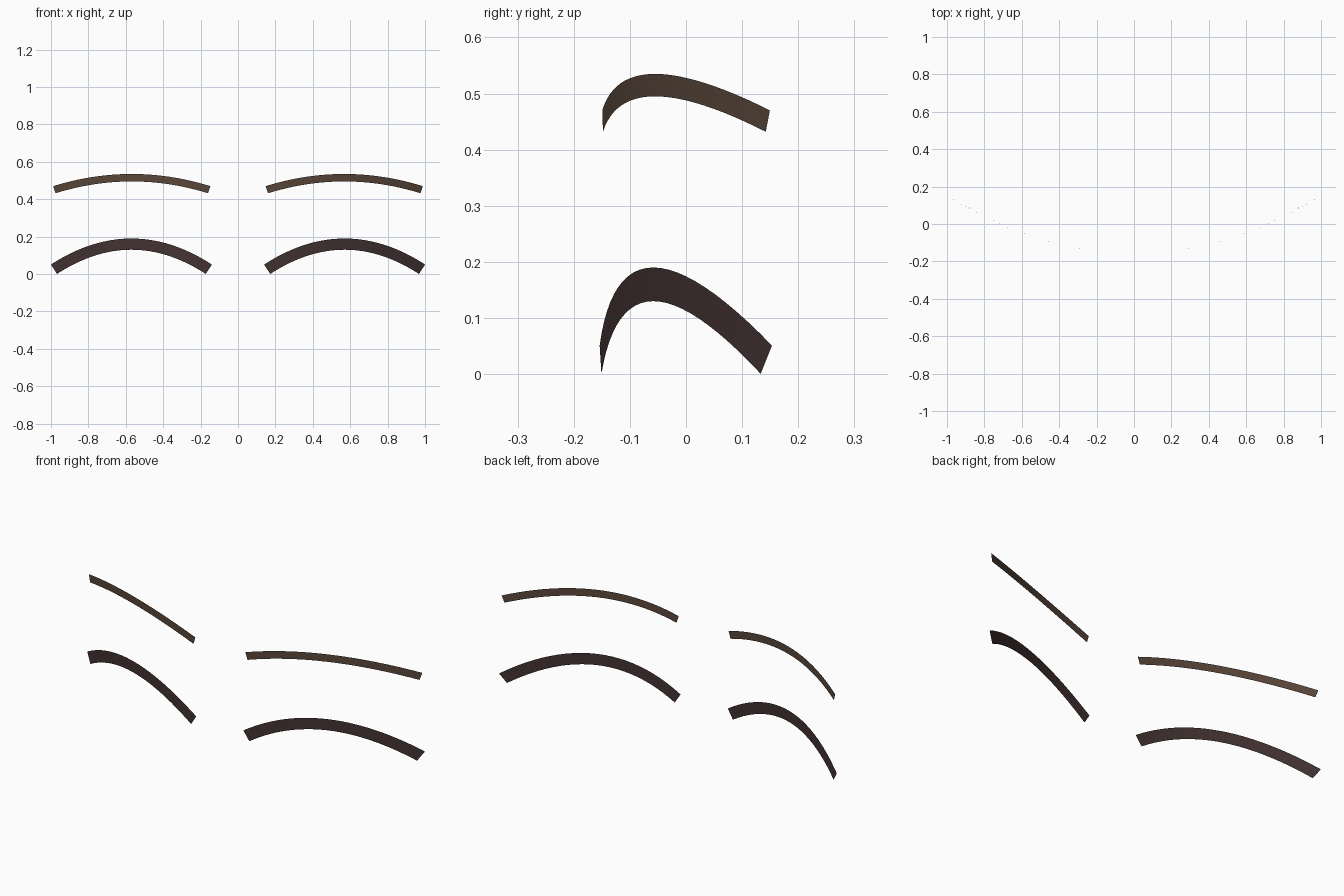
import bpy, bmesh, math

if "Cube" in bpy.data.objects:
    bpy.data.objects.remove(bpy.data.objects["Cube"])


def material(name, color):
    m = bpy.data.materials.new(name)
    m.diffuse_color = (*color, 1)
    m.use_nodes = True
    m.node_tree.nodes["Principled BSDF"].inputs["Base Color"].default_value = m.diffuse_color
    return m


def arched_strip(name, x0, x1, z_end, z_peak, width, y_base, mat, side, n=24):
    """Thin ribbon along a parabolic arch, wrapped onto a curved face surface."""
    bm = bmesh.new()
    half, mid, rise = (x1 - x0) / 2, (x0 + x1) / 2, z_peak - z_end
    rows = []
    for i in range(n + 1):
        t = -1 + 2 * i / n
        x, z = mid + t * half, z_end + rise * (1 - t * t)
        a = math.atan(-2 * rise * t / half)
        row = []
        for s in (-0.5, 0.5):
            px = x - math.sin(a) * width * s
            pz = z + math.cos(a) * width * s
            row.append(bm.verts.new((side * px, y_base + 0.313 * px * px, pz)))
        rows.append(row)
    for (a0, a1), (b0, b1) in zip(rows, rows[1:]):
        f = (a0, b0, b1, a1) if side > 0 else (a0, a1, b1, b0)
        bm.faces.new(f).smooth = True
    me = bpy.data.meshes.new(name)
    bm.to_mesh(me)
    bm.free()
    me.materials.append(mat)
    ob = bpy.data.objects.new(name, me)
    bpy.context.collection.objects.link(ob)


brow_mat = material("brow_brown", (0.10, 0.062, 0.042))
lash_mat = material("lash_dark_brown", (0.055, 0.032, 0.031))

for label, side in (("left", 1), ("right", -1)):
    # upper thin arches
    arched_strip(label + "_eyebrow", 0.154, 0.982, 0.451, 0.515, 0.04, -0.156, brow_mat, side)
    # lower thick arches
    arched_strip(label + "_eyelash", 0.156, 0.984, 0.0257, 0.16, 0.06, -0.160, lash_mat, side)
